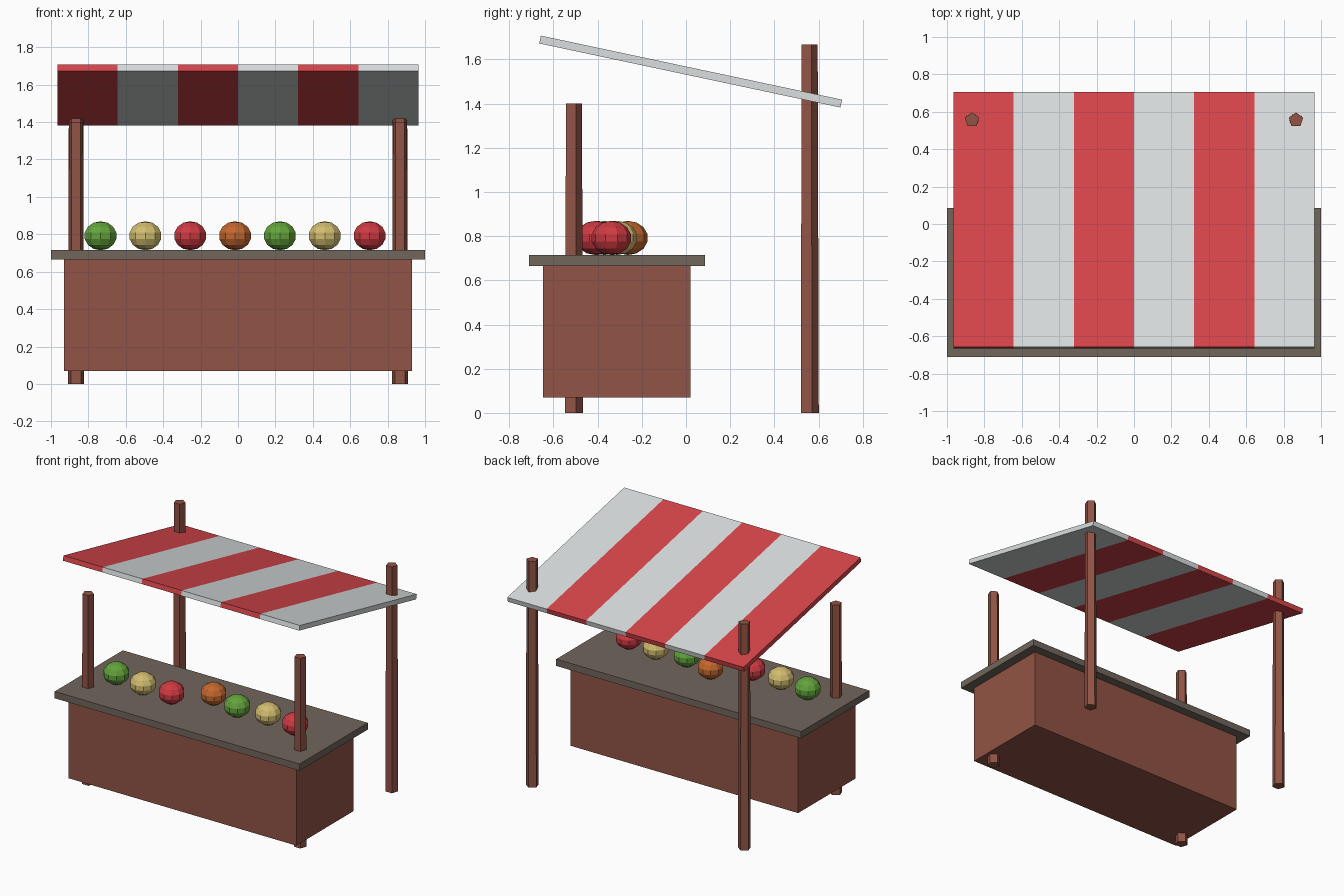
import bpy, bmesh, math
from mathutils import Matrix, Vector

if "Cube" in bpy.data.objects:
    bpy.data.objects.remove(bpy.data.objects["Cube"])


def material(name, rgb):
    m = bpy.data.materials.new(name)
    m.diffuse_color = (*rgb, 1)
    m.use_nodes = True
    m.node_tree.nodes["Principled BSDF"].inputs["Base Color"].default_value = m.diffuse_color
    return m


WOOD = material("brown wood", (0.285, 0.088, 0.059))
TOP = material("grey wood", (0.165, 0.133, 0.107))
RED = material("awning red", (0.69, 0.061, 0.07))
WHITE = material("awning white", (0.71, 0.74, 0.74))
GREEN = material("fruit green", (0.125, 0.37, 0.045))
YELLOW = material("fruit yellow", (0.64, 0.51, 0.16))
CRIMSON = material("fruit red", (0.62, 0.042, 0.055))
ORANGE = material("fruit orange", (0.55, 0.135, 0.028))


def add(name, bm, *mats):
    bmesh.ops.recalc_face_normals(bm, faces=bm.faces)
    me = bpy.data.meshes.new(name)
    bm.to_mesh(me)
    bm.free()
    for m in mats:
        me.materials.append(m)
    ob = bpy.data.objects.new(name, me)
    bpy.context.collection.objects.link(ob)
    return ob


def box_mesh(lo, hi):
    lo, hi = Vector(lo), Vector(hi)
    bm = bmesh.new()
    bmesh.ops.create_cube(bm, size=1, matrix=Matrix.Translation((lo + hi) / 2)
                          @ Matrix.Diagonal((*(hi - lo), 1)))
    return bm


# Counter
add("counter_body", box_mesh((-0.93, -0.648, 0.07), (0.93, 0.02, 0.67)), WOOD)
add("counter_top", box_mesh((-1, -0.71, 0.665), (1, 0.085, 0.715)), TOP)

# Slightly tapered five-sided posts, one corner pointing back
for row, y, h in (("front", -0.511, 1.4), ("back", 0.556, 1.667)):
    for side, x in (("left", -0.866), ("right", 0.866)):
        bm = bmesh.new()
        rings = []
        for r, z in ((0.045, 0), (0.04, h)):
            angles = [math.radians(90 + 72 * i) for i in range(5)]
            rings.append([bm.verts.new((x + r * math.cos(a), y + r * math.sin(a), z))
                          for a in angles])
        for ring in rings:
            bm.faces.new(ring)
        for i in range(5):
            j = (i + 1) % 5
            bm.faces.new((rings[0][i], rings[0][j], rings[1][j], rings[1][i]))
        add(f"{row}_{side}_post", bm, WOOD)

# Sloped awning, cut into six stripes coloured alternately
HALF, N = 0.965, 6
W = 2 * HALF / N
bm = box_mesh((-HALF, -0.697, -0.018), (HALF, 0.697, 0.018))
for i in range(1, N):
    bmesh.ops.bisect_plane(bm, geom=bm.verts[:] + bm.edges[:] + bm.faces[:],
                           plane_co=(-HALF + W * i, 0, 0), plane_no=(1, 0, 0))
for f in bm.faces:
    x = f.calc_center_median().x
    f.material_index = min(N - 1, max(0, int((x + HALF) / W))) % 2
awning = add("awning", bm, RED, WHITE)
awning.location = (0, 0.021, 1.545)
awning.rotation_euler.x = math.radians(-12)

# Row of slightly flattened fruit
fruit = ((-0.369, GREEN), (-0.40, YELLOW), (-0.41, CRIMSON), (-0.263, ORANGE),
         (-0.329, GREEN), (-0.311, YELLOW), (-0.338, CRIMSON))
for i, (y, mat) in enumerate(fruit):
    bm = bmesh.new()
    bmesh.ops.create_uvsphere(bm, u_segments=10, v_segments=7, radius=0.091)
    bmesh.ops.scale(bm, vec=(1, 1, 0.85), verts=bm.verts)
    ob = add(f"fruit_{i + 1}", bm, mat)
    ob.location = (-0.735 + 0.2398 * i, y, 0.792)
